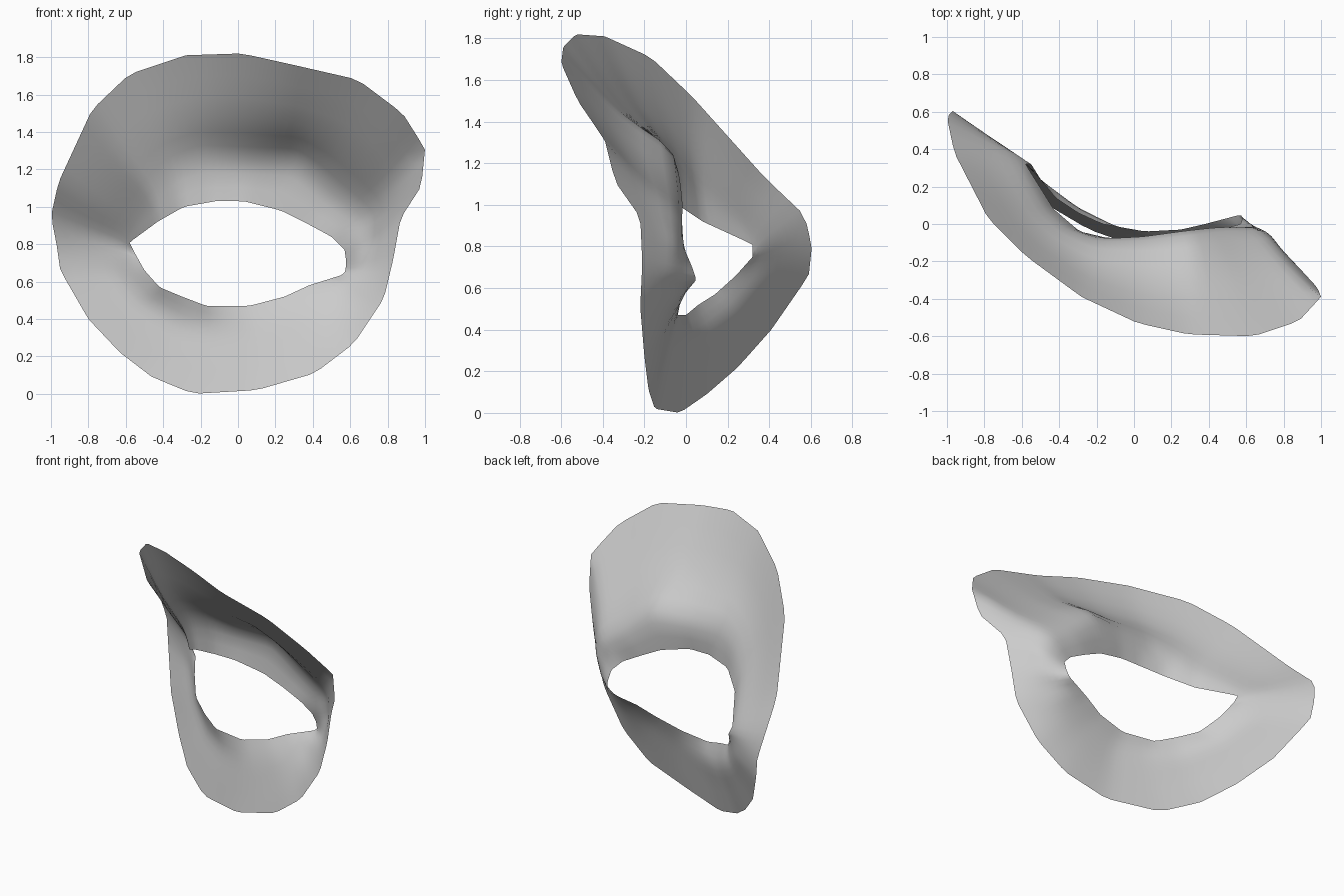
import bpy, bmesh, math
from mathutils import Vector

if "Cube" in bpy.data.objects:
    bpy.data.objects.remove(bpy.data.objects["Cube"])

# Outer edge of the open sheet, counter-clockwise seen from the front
OUTER = [(-.24, -.03, 0), (.1, -.15, .02), (.41, -.18, .11), (.62, -.2, .27), (.78, -.22, .51),
         (.83, -.21, .72), (.87, -.22, .94), (.98, -.34, 1.11), (1, -.39, 1.31), (.88, -.52, 1.5),
         (.64, -.6, 1.68), (.29, -.59, 1.76), (.02, -.53, 1.82), (-.28, -.39, 1.81),
         (-.58, -.17, 1.71), (-.78, .03, 1.52), (-.96, .38, 1.13), (-1, .57, .95),
         (-.97, .605, .8), (-.95, .59, .66), (-.8, .41, .4), (-.63, .25, .22), (-.46, .1, .09)]
# Crease above the lid, continuing round through the cheek
CREASE = [(-.1, -.01, .34), (.1, -.08, .34), (.35, -.08, .43), (.55, -.05, .54), (.68, -.05, .66),
          (.71, -.04, .8), (.68, -.03, .94), (.52, -.03, 1.06), (.4, -.04, 1.17), (.3, -.05, 1.25),
          (.05, -.08, 1.25), (-.2, -.09, 1.26), (-.36, -.03, 1.19), (-.47, .06, 1.07),
          (-.58, .24, .94), (-.65, .39, .81), (-.62, .36, .64), (-.5, .24, .5), (-.3, .09, .38)]
# Rim of the almond-shaped opening
RIM = [(-.17, 0, .47), (.06, -.04, .47), (.25, -.03, .52), (.38, 0, .58), (.57, .05, .64),
       (.58, .03, .7), (.57, 0, .77), (.5, -.02, .84), (.37, -.03, .91), (.23, -.05, .98),
       (.03, -.08, 1.03), (-.12, -.08, 1.03), (-.29, -.04, 1), (-.43, .08, .92),
       (-.58, .32, .81), (-.55, .32, .75), (-.5, .24, .66), (-.42, .14, .57), (-.3, .06, .52)]
N = 92
SUB = 3


def resample(loop):
    """Sample a closed loop at N even angles of its own bounding ellipse."""
    xs, zs = [p[0] for p in loop], [p[2] for p in loop]
    cx, cz = (min(xs) + max(xs)) / 2, (min(zs) + max(zs)) / 2
    rx, rz = (max(xs) - min(xs)) / 2, (max(zs) - min(zs)) / 2
    pts = [Vector(p) for p in loop]
    angs = [math.atan2((p.z - cz) / rz, (p.x - cx) / rx) for p in pts]
    out = []
    for k in range(N):
        a = 2 * math.pi * k / N
        for i in range(len(pts)):
            j = (i + 1) % len(pts)
            span = (angs[j] - angs[i]) % (2 * math.pi)
            off = (a - angs[i]) % (2 * math.pi)
            if span < math.pi and off <= span:
                # ray / segment crossing in normalised front-view space
                d = (math.cos(a), math.sin(a))
                s = lambda p: (p.x - cx) / rx * d[1] - (p.z - cz) / rz * d[0]
                si, sj = s(pts[i]), s(pts[j])
                out.append(pts[i].lerp(pts[j], si / (si - sj) if si != sj else 0))
                break
        else:
            out.append(out[-1].copy())
    return out


def catmull(p0, p1, p2, p3, t):
    return 0.5 * (2 * p1 + (p2 - p0) * t + (2 * p0 - 5 * p1 + 4 * p2 - p3) * t * t
                  + (3 * p1 - p0 - 3 * p2 + p3) * t ** 3)


outer, crease, rim = resample(OUTER), resample(CREASE), resample(RIM)
mid = []
for k in range(N):
    a = 2 * math.pi * k / N
    up = max(0, math.sin(a)) * (.75 + .25 * math.cos(a))
    mid.append(outer[k].lerp(crease[k], .55) + Vector((0, -.03 * up, -.04 * up)))

# Brow, lid and cheek as one sheet lofted between the loops
loops = [outer, mid, crease, rim]
bm = bmesh.new()
rows = []
for s in range(3):
    for t in range(SUB + (s == 2)):
        row = []
        for k in range(N):
            c = [l[k] for l in loops]
            p0 = c[s - 1] if s > 0 else 2 * c[0] - c[1]
            p3 = c[s + 2] if s < 2 else 2 * c[3] - c[2]
            row.append(bm.verts.new(catmull(p0, c[s], c[s + 1], p3, t / SUB)))
        rows.append(row)
for a, b in zip(rows, rows[1:]):
    for k in range(N):
        n = (k + 1) % N
        f = bm.faces.new((a[k], a[n], b[n], b[k]))
        f.smooth = True
# Soften the inside of the sheet, leaving both open edges in place
inner = [v for row in rows[1:-1] for v in row]
for _ in range(2):
    bmesh.ops.smooth_vert(bm, verts=inner, factor=.4,
                          use_axis_x=True, use_axis_y=True, use_axis_z=True)
bm.normal_update()
if sum(f.normal.y for f in bm.faces) > 0:
    bmesh.ops.reverse_faces(bm, faces=bm.faces[:])
mesh = bpy.data.meshes.new("eye_socket")
bm.to_mesh(mesh)
bm.free()
bpy.context.collection.objects.link(bpy.data.objects.new("eye_socket", mesh))
